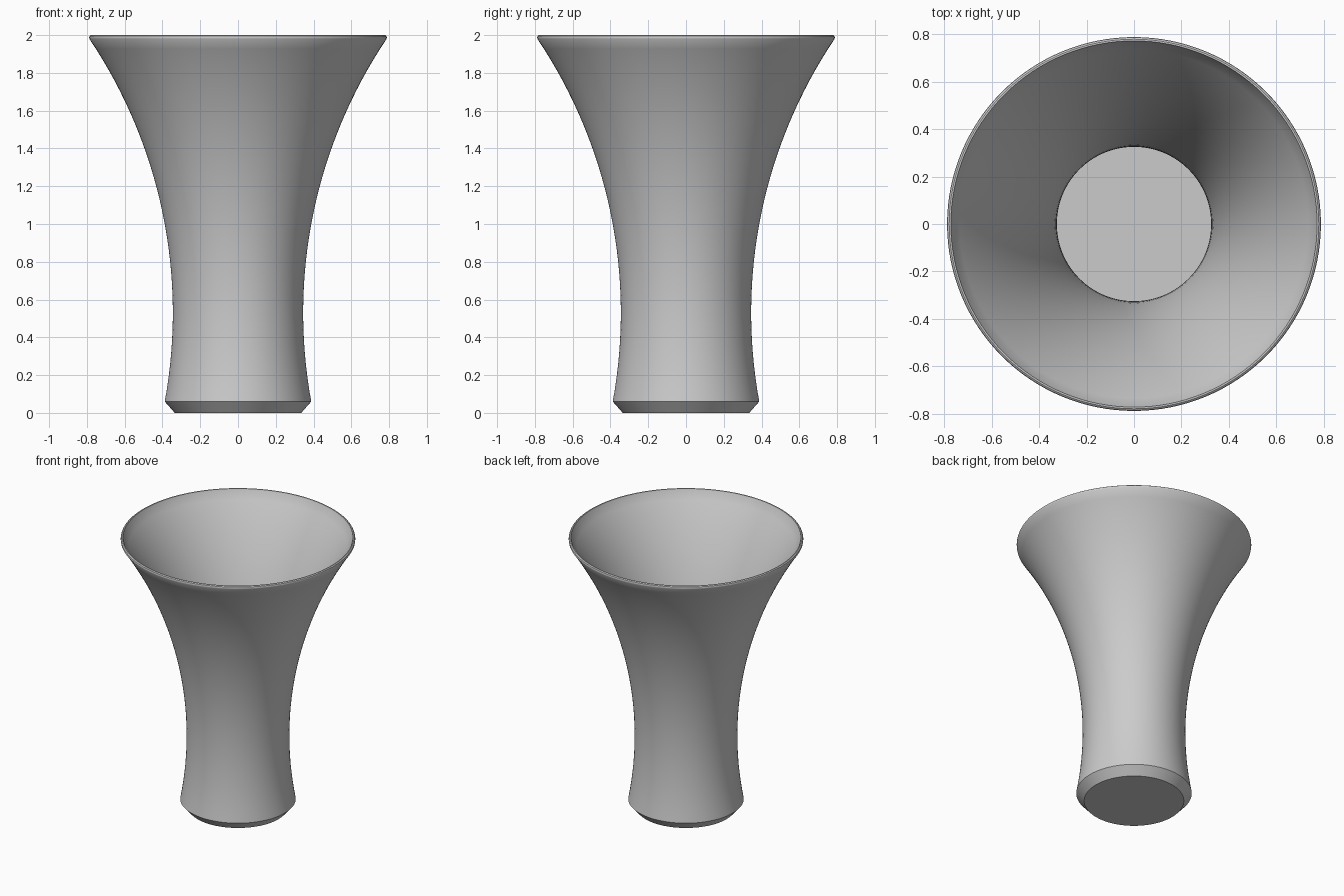
import bpy, bmesh, math

cube = bpy.data.objects.get("Cube")
if cube:
    bpy.data.objects.remove(cube, do_unlink=True)

grey = bpy.data.materials.new("plain grey")
grey.use_nodes = True
colour = (0.6, 0.6, 0.6, 1)
grey.diffuse_color = colour
grey.node_tree.nodes["Principled BSDF"].inputs["Base Color"].default_value = colour

SEGMENTS = 128
WAIST_Z, ARC_CENTRE, OUTER_ARC, WALL = 0.53, 2.945, 2.6, 0.02


def flare(arc, z_start, z_end, steps=32):
    """Concave wall profile, an arc bulging towards the axis."""
    a = math.asin((z_start - WAIST_Z) / arc)
    b = math.asin((z_end - WAIST_Z) / arc)
    angles = [a + (b - a) * i / steps for i in range(steps + 1)]
    return [(ARC_CENTRE - arc * math.cos(t), WAIST_Z + arc * math.sin(t)) for t in angles]


# Closed profile: base, chamfer, outer wall, rounded lip, inner wall, floor
profile = [(0, 0), (0.335, 0)]
profile += flare(OUTER_ARC, 0.06, 1.98)
profile += [(0.788, 1.988), (0.786, 1.995), (0.779, 2.0), (0.772, 2.0)]
profile += flare(OUTER_ARC + WALL, 1.99, 0.06)
profile += [(0, 0.06)]

# Turn the profile around the vertical axis
bm = bmesh.new()
verts = [bm.verts.new((r, 0, z)) for r, z in profile]
edges = [bm.edges.new(pair) for pair in zip(verts, verts[1:])]
bmesh.ops.spin(bm, geom=verts + edges, cent=(0, 0, 0), axis=(0, 0, 1),
               angle=math.tau, steps=SEGMENTS, use_merge=True)
bmesh.ops.remove_doubles(bm, verts=bm.verts, dist=0.0001)
bmesh.ops.recalc_face_normals(bm, faces=bm.faces)

mesh = bpy.data.meshes.new("flared_vase")
bm.to_mesh(mesh)
bm.free()
mesh.materials.append(grey)
vase = bpy.data.objects.new("flared_vase", mesh)
bpy.context.collection.objects.link(vase)

# Smooth walls, crisp base edges
bpy.context.view_layer.objects.active = vase
vase.select_set(True)
bpy.ops.object.shade_smooth_by_angle(angle=math.radians(30))
